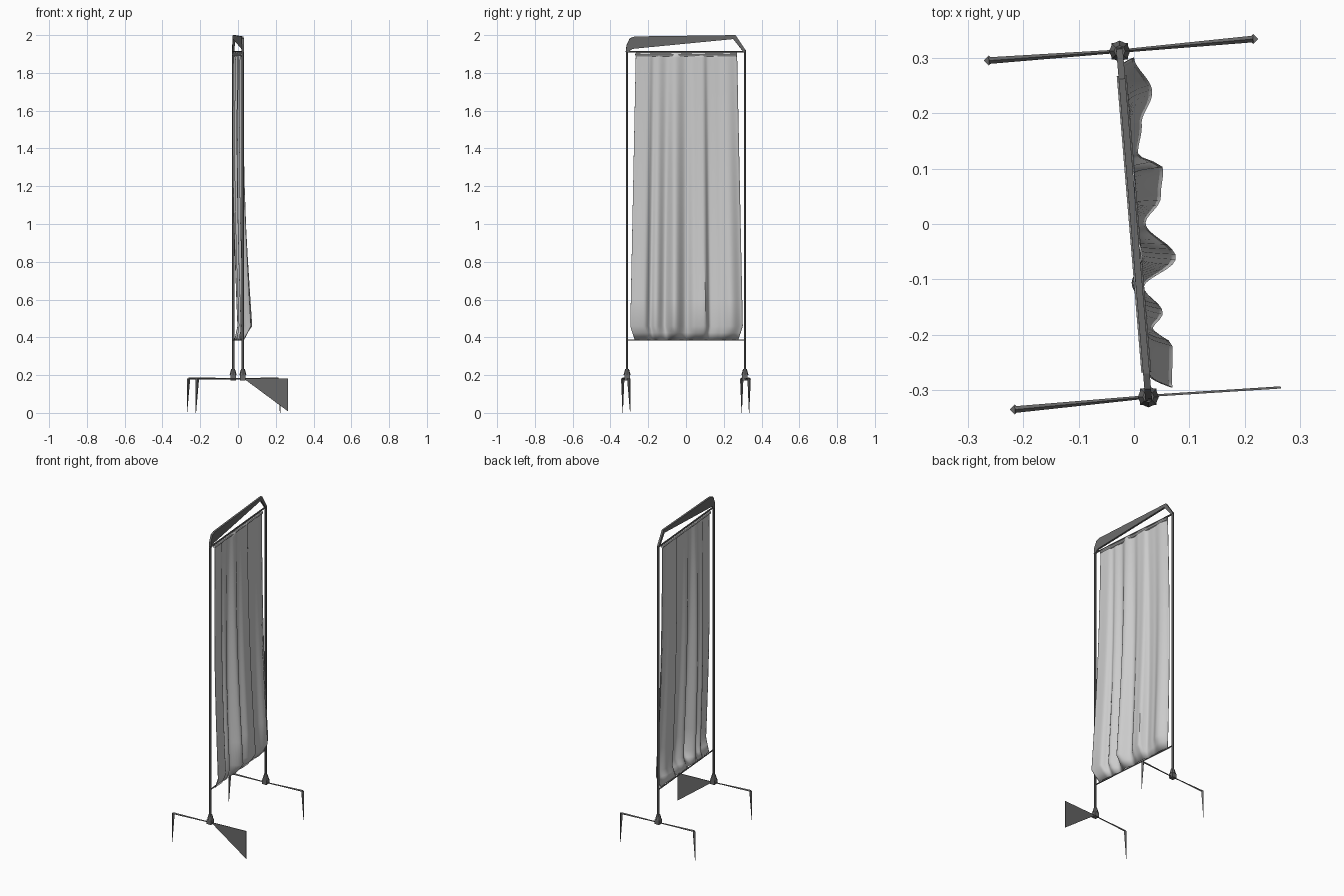
import bpy, bmesh, math
from mathutils import Vector

if "Cube" in bpy.data.objects:
    bpy.data.objects.remove(bpy.data.objects["Cube"])

SLANT = -0.083            # the screen runs along y, turned slightly about z


def material(name, c):
    m = bpy.data.materials.new(name)
    m.diffuse_color = (c, c, c, 1)
    m.use_nodes = True
    m.node_tree.nodes["Principled BSDF"].inputs["Base Color"].default_value = m.diffuse_color
    return m


METAL = material("dark metal", 0.14)
CLOTH = material("light grey cloth", 0.60)


def bar_x(y):
    return SLANT * y


def make(name, verts, faces, mat, smooth=None):
    me = bpy.data.meshes.new(name)
    me.from_pydata(verts, [], faces)
    bm = bmesh.new()
    bm.from_mesh(me)
    bmesh.ops.recalc_face_normals(bm, faces=bm.faces)
    bm.to_mesh(me)
    bm.free()
    ob = bpy.data.objects.new(name, me)
    me.materials.append(mat)
    bpy.context.collection.objects.link(ob)
    if smooth:
        bpy.ops.object.select_all(action='DESELECT')
        bpy.context.view_layer.objects.active = ob
        ob.select_set(True)
        bpy.ops.object.shade_smooth_by_angle(angle=math.radians(smooth))
    return ob


def rod(name, a, b, ra, rb, sides=6, mat=METAL, turn=0.0):
    """Tapered bar between two points."""
    a, b = Vector(a), Vector(b)
    q = (b - a).to_track_quat('Z', 'Y')
    verts = []
    for p, r in ((a, ra), (b, rb)):
        for i in range(sides):
            t = 2 * math.pi * i / sides + turn
            verts.append(p + q @ Vector((r * math.cos(t), r * math.sin(t), 0)))
    faces = [(i, (i + 1) % sides, sides + (i + 1) % sides, sides + i) for i in range(sides)]
    faces += [tuple(range(sides)), tuple(range(sides, 2 * sides))]
    return make(name, verts, faces, mat)


def slab(name, pts, half):
    """Flat outline given thickness along its own normal."""
    pts = [Vector(p) for p in pts]
    n = Vector((0, 0, 0))
    for i, p in enumerate(pts):
        n += p.cross(pts[(i + 1) % len(pts)])
    n = n.normalized() * half
    k = len(pts)
    faces = [tuple(range(k)), tuple(range(k, 2 * k))]
    faces += [(i, (i + 1) % k, k + (i + 1) % k, k + i) for i in range(k)]
    return make(name, [p + n for p in pts] + [p - n for p in pts], faces, METAL)


# Posts with their clamps
for side, y in (("front", -0.312), ("back", 0.312)):
    x = bar_x(y)
    rod(side + "_post", (x, y, 0.2), (x, y, 1.92), 0.007, 0.007)
    rod(side + "_clamp_base", (x, y, 0.172), (x, y, 0.2), 0.021, 0.021, 4, turn=math.pi / 4)
    rod(side + "_clamp_neck", (x, y, 0.2), (x, y, 0.232), 0.019, 0.010, 8)

# Top rail: bent wedge joining the posts
outline = [(-0.319, 1.91), (-0.315, 1.945), (-0.298, 1.983), (-0.27, 1.993), (0.262, 2.0),
           (0.319, 1.915), (0.305, 1.91), (0.25, 1.979), (-0.285, 1.927), (-0.305, 1.91)]
slab("top_rail", [(bar_x(y), y, z) for y, z in outline], 0.006)

# Curtain bars
for name, z, r in (("upper_bar", 1.912, 0.005), ("lower_bar", 0.386, 0.004)):
    rod(name, (bar_x(-0.312), -0.312, z), (bar_x(0.312), 0.312, z), r, r)

# Curtain: fold depth across the width, fading towards the upper bar
FOLDS = [(-0.295, .042), (-0.22, .048), (-0.19, .015), (-0.16, .036), (-0.115, .005),
         (-0.06, .068), (0.0, .018), (0.05, .05), (0.10, .058), (0.125, .015),
         (0.18, .026), (0.24, .05), (0.30, .022)]


def fold(y):
    for (y0, d0), (y1, d1) in zip(FOLDS, FOLDS[1:]):
        if y <= y1 + 1e-6:
            t = (y - y0) / (y1 - y0)
            return d0 + (d1 - d0) * (1 - math.cos(math.pi * t)) / 2
    return FOLDS[-1][1]


COLS = 72
heights = [1.908, 1.88, 1.75, 1.6, 1.4, 1.2, 1.0, 0.8, 0.6, 0.46, 0.425, 0.386]
verts = []
for z in heights:
    t = min(1, (1.908 - z) / 1.45)
    gather = min(1, (z - 0.386) / 0.07)
    width = (0.9 + 0.1 * t) * (0.92 + 0.08 * gather)
    for c in range(COLS + 1):
        y = -0.295 + 0.595 * c / COLS
        d = fold(y)
        off = 0.22 * (d - 0.035) * (1 - t) + d * t - 0.012 * math.sin(math.pi * t)
        yy = y * width
        verts.append((bar_x(yy) + off * (0.15 + 0.85 * gather), yy, z))
w = COLS + 1
faces = [(r * w + c, r * w + c + 1, (r + 1) * w + c + 1, (r + 1) * w + c)
         for r in range(len(heights) - 1) for c in range(COLS)]
curtain = make("curtain", verts, faces, CLOTH, smooth=50)
thick = curtain.modifiers.new("cloth_thickness", 'SOLIDIFY')
thick.thickness = 0.003

# Rolled hem around the upper bar
rod("curtain_hem", (bar_x(-0.268), -0.268, 1.897), (bar_x(0.268), 0.268, 1.897),
    0.009, 0.009, 8, CLOTH)

# Slender legs with a pointed foot
for name, y, tip in (("front_left", -0.312, (-0.215, -0.335)),
                     ("back_left", 0.312, (-0.262, 0.295)),
                     ("back_right", 0.312, (0.215, 0.334))):
    knee = (tip[0], tip[1], 0.182)
    s = math.copysign(1, tip[0])
    rod(name + "_leg", (bar_x(y), y, 0.18), knee, 0.003, 0.006, 4)
    rod(name + "_foot", knee, (tip[0] + 0.008 * s, tip[1], 0.0), 0.009, 0.001, 4)

# Remaining leg is one flat triangular fin
slab("front_right_fin", [(0.03, -0.31, 0.182), (0.265, -0.295, 0.182), (0.265, -0.295, 0.008)], 0.002)
